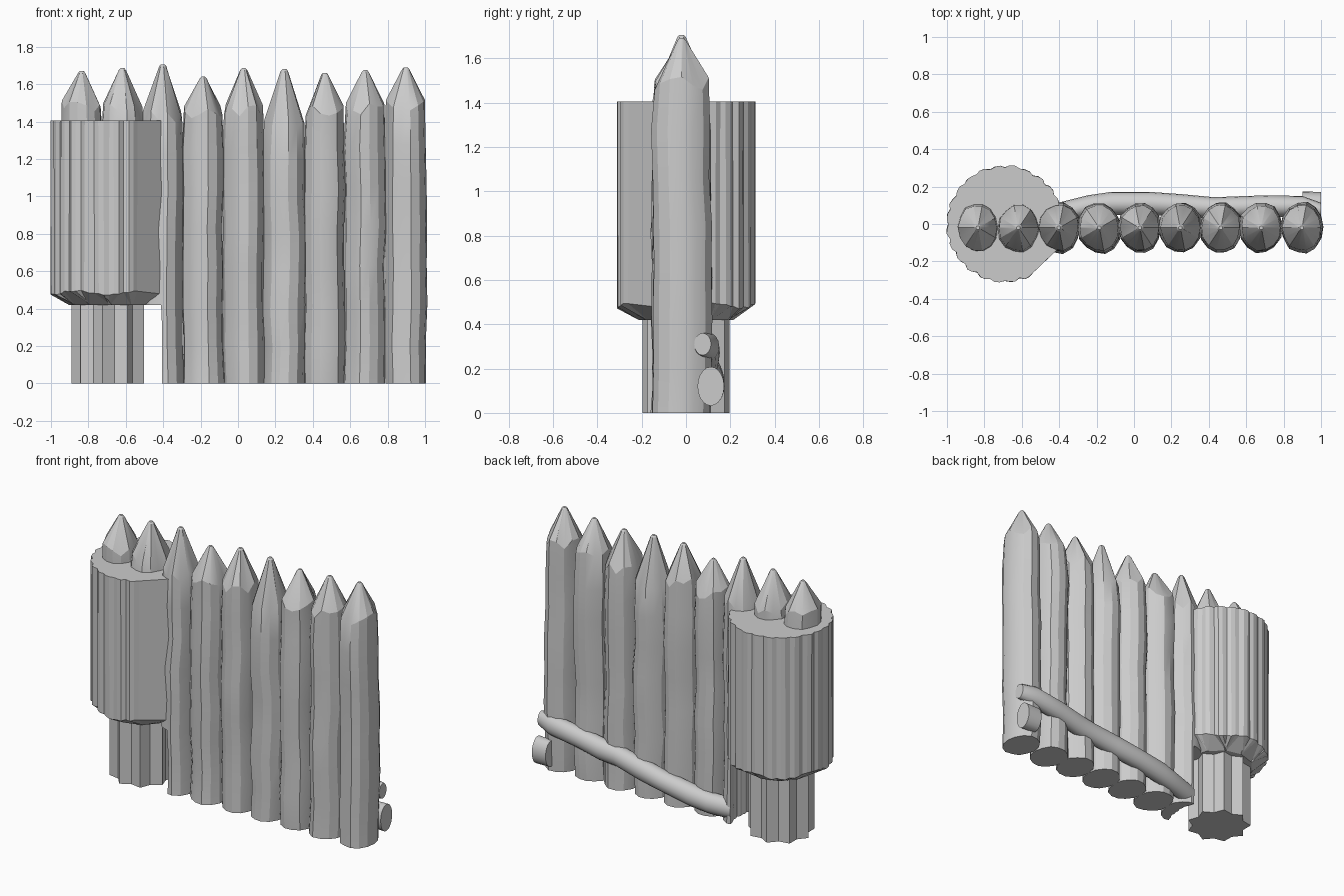
import bpy, bmesh, math, random
from mathutils import Vector

random.seed(4)
if "Cube" in bpy.data.objects:
    bpy.data.objects.remove(bpy.data.objects["Cube"])

GREY = (0.6, 0.6, 0.6, 1)
grey = bpy.data.materials.new("plain grey")
grey.use_nodes = True
grey.diffuse_color = GREY
grey.node_tree.nodes["Principled BSDF"].inputs["Base Color"].default_value = GREY


def jitter(amount):
    return random.uniform(-amount, amount)


def loft(name, rings):
    """Skin a list of equal point rings and cap both ends."""
    bm = bmesh.new()
    loops = [[bm.verts.new(p) for p in ring] for ring in rings]
    n = len(loops[0])
    for low, high in zip(loops, loops[1:]):
        for i in range(n):
            j = (i + 1) % n
            bm.faces.new((low[i], low[j], high[j], high[i]))
    bm.faces.new(loops[0][::-1])
    bm.faces.new(loops[-1])
    bmesh.ops.recalc_face_normals(bm, faces=bm.faces)
    mesh = bpy.data.meshes.new(name)
    bm.to_mesh(mesh)
    bm.free()
    mesh.materials.append(grey)
    obj = bpy.data.objects.new(name, mesh)
    bpy.context.collection.objects.link(obj)
    return obj


def activate(obj):
    bpy.ops.object.select_all(action='DESELECT')
    obj.select_set(True)
    bpy.context.view_layer.objects.active = obj


def smooth(obj, degrees):
    activate(obj)
    bpy.ops.object.shade_smooth_by_angle(angle=math.radians(degrees))


def cut(obj, cutter):
    activate(obj)
    mod = obj.modifiers.new("cut", 'BOOLEAN')
    mod.operation = 'DIFFERENCE'
    mod.solver = 'EXACT'
    mod.object = cutter
    bpy.ops.object.modifier_apply(modifier=mod.name)


def ellipse(x, y, z, rx, ry, shape):
    """Level ring with one radius factor per side."""
    n = len(shape)
    return [Vector((x + rx * s * math.cos(math.tau * i / n),
                    y + ry * s * math.sin(math.tau * i / n), z))
            for i, s in enumerate(shape)]


def stake(name, x, foot, shoulder, tip):
    """Rough log with a whittled point."""
    shape = [1 + jitter(0.04) for _ in range(14)]
    rings = []
    levels = 7
    for k in range(levels):
        z = foot + (shoulder - foot) * k / levels
        rings.append(ellipse(x + jitter(0.005), -0.02 + jitter(0.008), z,
                             0.111 + jitter(0.004), 0.13 + jitter(0.004), shape))
    ring = ellipse(x, -0.02, shoulder, 0.104, 0.122, shape)
    for p in ring:
        p.z += jitter(0.035)
    rings.append(ring)
    rings.append(ellipse(x, -0.02, tip - 0.01, 0.019, 0.019, shape))
    rings.append(ellipse(x, -0.02, tip, 0.01, 0.01, shape))
    return loft(name, rings)


# Big post: ragged bark wall with one hewn flat, tapering to a flat underside
POST_X = -0.69
angles = [math.tau * i / 72 for i in range(72)]
angles = [a for a in angles if not math.radians(303) < a < math.radians(333)]


def post_point(a, r, z):
    return Vector((POST_X + r * math.cos(a), r * math.sin(a), z))


bark = [0.307 + (0.006 if i % 3 else -0.005) + jitter(0.003) for i in range(len(angles))]
under, rim, top = [], [], []
step = math.radians(30)
for a, r in zip(angles, bark):
    under.append(post_point(round(a / step) * step + (a % step) * 0.2, 0.215, 0.42))
    rim.append(post_point(a, r, 0.485 + 0.012 * math.sin(5 * a) + jitter(0.005)))
    top.append(post_point(a + jitter(0.01), r + jitter(0.002), 1.405))
loft("big_post", [under, rim, top])

# Notched foot below the post
foot_shape = [1 if i % 2 else 0.82 for i in range(18)]
loft("post_foot", [ellipse(POST_X, 0, z, 0.2, 0.2, foot_shape) for z in (0, 0.44)])

# Helper that hollows the space around the foot, with a ragged edge
ragged = [1 + jitter(0.025) for _ in range(90)]
cutter = loft("foot_space_cutter",
              [ellipse(POST_X, 0, z, 0.315, 0.315, ragged) for z in (-0.2, 0.42)])
cutter.hide_render = True

# Row of pointed stakes; the first two start inside the big post
shoulders = (1.48, 1.47, 1.43, 1.45, 1.46, 1.39, 1.45, 1.47, 1.49)
tips = (1.67, 1.685, 1.705, 1.64, 1.685, 1.68, 1.66, 1.675, 1.69)
for i, (shoulder, tip) in enumerate(zip(shoulders, tips)):
    foot = 0.6 if i < 2 else 0
    post = stake(f"stake_{i + 1}", -0.835 + 0.2165 * i, foot, shoulder, tip)
    if i == 2:
        cut(post, cutter)
    smooth(post, 22)


def lying_log(name, path, sides=16):
    """Log along x; path holds x, y, z, radius across and radius up."""
    return loft(name, [[Vector((x, y + ry * math.cos(math.tau * i / sides),
                                z + rz * math.sin(math.tau * i / sides)))
                        for i in range(sides)] for x, y, z, ry, rz in path])


# Sloping brace log along the back
brace = lying_log("back_brace_log", [
    (1.0, 0.075, 0.31, 0.038, 0.05),
    (0.9, 0.095, 0.3, 0.055, 0.065),
    (0.7, 0.095, 0.27, 0.058, 0.065),
    (0.55, 0.09, 0.235, 0.058, 0.07),
    (0.43, 0.085, 0.22, 0.058, 0.066),
    (0.25, 0.1, 0.185, 0.06, 0.07),
    (0.08, 0.11, 0.155, 0.062, 0.066),
    (-0.12, 0.11, 0.12, 0.062, 0.07),
    (-0.25, 0.095, 0.095, 0.058, 0.066),
    (-0.4, 0.06, 0.08, 0.055, 0.064)])
cut(brace, cutter)
smooth(brace, 40)

# Short log stub under the high end of the brace
stub = lying_log("back_log_stub", [(0.9, 0.115, 0.12, 0.058, 0.085),
                                   (1.0, 0.112, 0.12, 0.06, 0.088)], 20)
smooth(stub, 40)

bpy.data.objects.remove(cutter)
